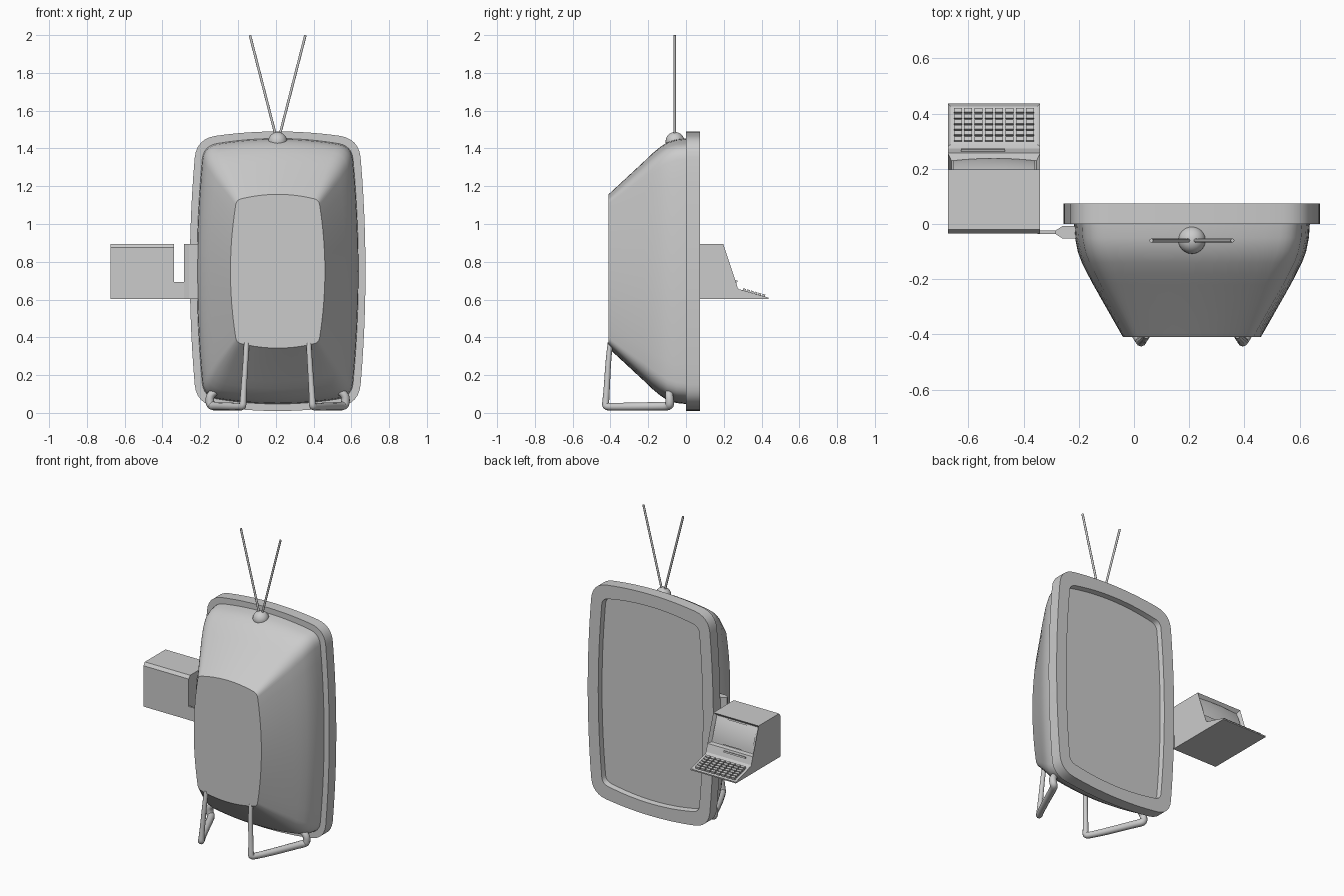
import bpy, bmesh, math
from mathutils import Vector, Matrix

if "Cube" in bpy.data.objects:
    bpy.data.objects.remove(bpy.data.objects["Cube"])

CX, CZ = 0.21, 0.75          # centre of the big television


def finish(bm, name, angle=35):
    bmesh.ops.recalc_face_normals(bm, faces=bm.faces)
    me = bpy.data.meshes.new(name)
    bm.to_mesh(me)
    bm.free()
    ob = bpy.data.objects.new(name, me)
    bpy.context.collection.objects.link(ob)
    bpy.ops.object.select_all(action='DESELECT')
    ob.select_set(True)
    bpy.context.view_layer.objects.active = ob
    if angle:
        bpy.ops.object.shade_smooth_by_angle(angle=math.radians(angle))
    return ob


def outline(hw, hh, sx, sz, r, n=6):
    """Rounded rectangle with bulging sides, as (x, z) offsets."""
    c = Vector((hw - sx, hh - sz))
    side = lambda z: Vector((hw - sx * (z / c.y) ** 2, z))
    top = lambda x: Vector((x, hh - sz * (x / c.x) ** 2))
    q = [side((c.y - r) * i / n) for i in range(n)]
    a, b = side(c.y - r), top(c.x - r)
    for i in range(n + 1):
        t = i / n
        q.append(a * (1 - t) ** 2 + c * 2 * t * (1 - t) + b * t * t)
    q += [top((c.x - r) * (1 - i / n)) for i in range(1, n + 1)]
    half = q + [Vector((-p.x, p.y)) for p in reversed(q[:-1])]
    return half + [Vector((p.x, -p.y)) for p in reversed(half[1:-1])]


def loft(name, rings):
    """Rings are (y, hw, hh, sx, sz, r); both ends are capped."""
    bm = bmesh.new()
    loops = [[bm.verts.new((CX + p.x, y, CZ + p.y)) for p in outline(*o)]
             for y, *o in rings]
    for A, B in zip(loops, loops[1:]):
        for i in range(len(A)):
            j = (i + 1) % len(A)
            bm.faces.new((A[i], A[j], B[j], B[i]))
    bm.faces.new(loops[0])
    bm.faces.new(loops[-1])
    return finish(bm, name)


def prism(profile, axis, lo, hi):
    """Extrude a 2D profile: axis 'x' takes (y, z), axis 'z' takes (x, y)."""
    bm = bmesh.new()
    put = (lambda p, d: (d, *p)) if axis == 'x' else (lambda p, d: (*p, d))
    A = [bm.verts.new(put(p, lo)) for p in profile]
    B = [bm.verts.new(put(p, hi)) for p in profile]
    bm.faces.new(A)
    bm.faces.new(B)
    sides = [bm.faces.new((A[i], A[(i + 1) % len(A)], B[(i + 1) % len(A)], B[i]))
             for i in range(len(A))]
    bmesh.ops.recalc_face_normals(bm, faces=bm.faces)
    return bm, sides


def tube(name, pts, radius, order=3):
    """Pts are (x, y, z, radius factor)."""
    cu = bpy.data.curves.new(name, 'CURVE')
    cu.dimensions = '3D'
    cu.bevel_depth, cu.bevel_resolution, cu.use_fill_caps = radius, 3, True
    s = cu.splines.new('NURBS')
    s.points.add(len(pts) - 1)
    for p, (x, y, z, r) in zip(s.points, pts):
        p.co, p.radius = (x, y, z, 1), r
    s.order_u, s.use_endpoint_u, s.resolution_u = min(order, len(pts)), True, 6
    ob = bpy.data.objects.new(name, cu)
    bpy.context.collection.objects.link(ob)
    return ob


# Television frame with recessed screen
loft("screen_frame", [(0, .465, .74, .035, .04, .1),
                      (.075, .465, .74, .035, .04, .1),
                      (.075, .387, .658, .03, .04, .04),
                      (.042, .382, .652, .03, .04, .04)])

# Rounded tapering rear shell
loft("rear_shell", [(.01, .428, .704, .035, .04, .07),
                    (-.05, .424, .698, .035, .04, .07),
                    (-.10, .414, .682, .035, .04, .07),
                    (-.14, .399, .655, .035, .04, .07),
                    (-.18, .379, .622, .035, .038, .065),
                    (-.22, .358, .583, .035, .036, .06),
                    (-.41, .25, .407, .032, .03, .025)])

# Antenna knob and rods
bm = bmesh.new()
bmesh.ops.create_uvsphere(bm, u_segments=24, v_segments=14, radius=.05,
                          matrix=Matrix.Translation((CX, -.058, 1.437)))
finish(bm, "antenna_knob")
for s, side in ((-1, "left"), (1, "right")):
    tube(f"antenna_{side}", [(CX + s * .008, -.06, 1.46, 1),
                             (CX + s * .147, -.06, 2.0, 1)], .007, 2)

# Bent wire legs, mirrored about the television centre
leg = [(-.165, -.40, .37, .8), (-.168, -.41, .30, .8), (-.18, -.42, .12, .9),
       (-.183, -.425, .06, 1), (-.185, -.425, .034, 1.1), (-.20, -.40, .032, 1.1),
       (-.25, -.30, .033, 1.2), (-.32, -.14, .035, 1.25), (-.345, -.09, .036, 1.3),
       (-.36, -.085, .05, 1.3), (-.358, -.09, .10, 1.2), (-.325, -.09, .115, 1.1)]
for s, side in ((1, "left"), (-1, "right")):
    tube(f"leg_{side}", [(CX + s * x, y, z, r) for x, y, z, r in leg], .018)

# Small terminal: wedge case with inset screen and keyboard deck
X0, X1 = -.675, -.34
T0, T1 = Vector((0, .197, .895)), Vector((0, .258, .712))
K0, K1 = Vector((0, .28, .655)), Vector((0, .437, .61))
case = [(-.035, .602), (-.035, .875), (-.02, .895), T0.yz, T1.yz,
        (.274, .662), K0.yz, K1.yz, (.437, .602)]
bm, sides = prism(case, 'x', X0, X1)
for face, width, depth in ((sides[3], .018, .025), (sides[6], .014, .006)):
    bmesh.ops.inset_region(bm, faces=[face], thickness=width)
    bmesh.ops.translate(bm, verts=face.verts, vec=-face.normal * depth)
finish(bm, "terminal_case", 0)


def slope(a, b, height):
    """Frame on a sloping face: x along width, y down the slope, z outward."""
    d = (b - a).normalized()
    n = Vector((1, 0, 0)).cross(d)
    if n.y < 0:
        n = -n
    o = (a + b) / 2 + Vector(((X0 + X1) / 2, 0, 0)) + n * height
    m = Matrix((Vector((1, 0, 0)), d, n)).transposed().to_4x4()
    m.translation = o
    return m, (b - a).length


# Bulging picture tube
m, length = slope(T0, T1, -.024)
hw, hh = (X1 - X0) / 2 - .018, length / 2 - .018
bm = bmesh.new()
bmesh.ops.create_grid(bm, x_segments=14, y_segments=10, size=1)
for v in bm.verts:
    x, y = v.co.x, v.co.y
    v.co = m @ Vector((x * hw, y * hh, .018 * (1 - .5 * x * x - .5 * y * y)))
finish(bm, "terminal_screen")

# Slot bar below the picture tube
m, length = slope(T1, Vector((0, .274, .662)), .002)
bm = bmesh.new()
bmesh.ops.create_cube(bm, size=1, matrix=m @ Matrix.Translation((-.04, -.008, 0))
                      @ Matrix.Diagonal((.16, .01, .014, 1)))
finish(bm, "terminal_slot", 0)

# Keys
m, length = slope(K0, K1, .002)
cols, rows = 8, 6
px, py = (X1 - X0 - .036) / cols, (length - .036) / rows
bm = bmesh.new()
for i in range(cols):
    for j in range(rows):
        pos = Matrix.Translation(((i - (cols - 1) / 2) * px, (j - (rows - 1) / 2) * py, 0))
        key = bmesh.ops.create_cube(bm, size=1, matrix=m @ pos
                                    @ Matrix.Diagonal((px * .78, py * .72, .018, 1)))
finish(bm, "terminal_keys", 0)

# Bracket joining the terminal to the television
bm, _ = prism([(-.285, -.036), (-.285, -.024), (-.26, -.008), (-.19, -.008),
               (-.19, -.052), (-.26, -.052)], 'z', .602, .895)
finish(bm, "bracket_plate", 0)
bm, _ = prism([(-.35, -.036), (-.35, -.024), (-.28, -.024), (-.28, -.036)],
              'z', .602, .692)
finish(bm, "bracket_arm", 0)
